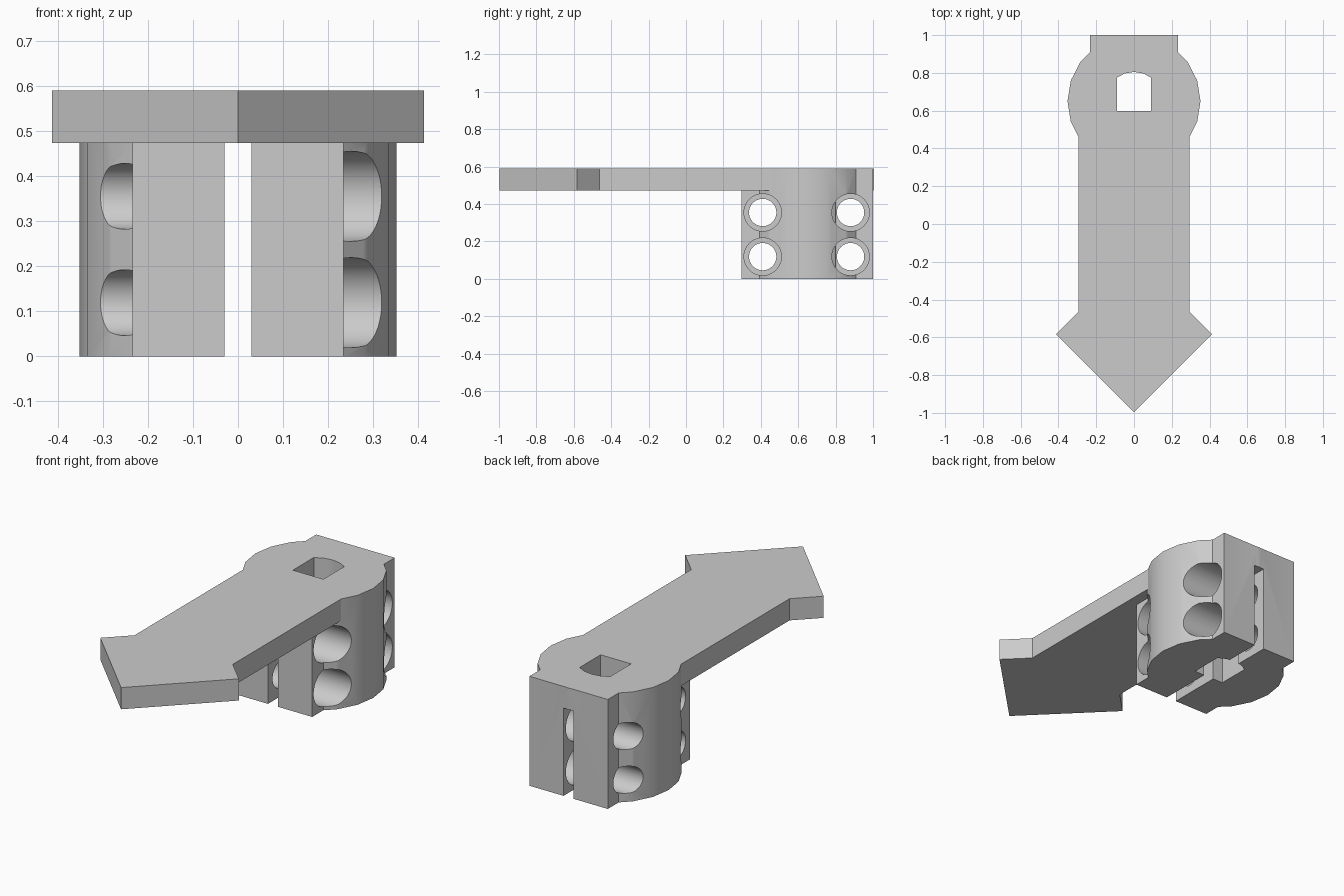
import bpy
import bmesh
from math import cos, sin, radians, tau

if "Cube" in bpy.data.objects:
    bpy.data.objects.remove(bpy.data.objects["Cube"], do_unlink=True)

HEIGHT, PLATE_Z = 0.59, 0.473
HEAD_Y, HEAD_R = 0.65, 0.352

grey = bpy.data.materials.new("plain grey")
grey.use_nodes = True
colour = (0.6, 0.6, 0.6, 1)
grey.diffuse_color = colour
grey.node_tree.nodes["Principled BSDF"].inputs["Base Color"].default_value = colour


def circle(u, v, r, n):
    return [(u + r * cos(tau * i / n), v + r * sin(tau * i / n)) for i in range(n)]


def rectangle(u0, u1, v0, v1):
    return [(u0, v0), (u1, v0), (u1, v1), (u0, v1)]


def prism(name, profile, low, high, axis="Z"):
    """Extrude a closed profile: (x, y) along Z, or (y, z) along X."""
    def place(p, w):
        return (p[0], p[1], w) if axis == "Z" else (w, p[0], p[1])
    bm = bmesh.new()
    bottom = [bm.verts.new(place(p, low)) for p in profile]
    top = [bm.verts.new(place(p, high)) for p in profile]
    bm.faces.new(bottom[::-1])
    bm.faces.new(top)
    for i in range(len(profile)):
        j = (i + 1) % len(profile)
        bm.faces.new((bottom[i], bottom[j], top[j], top[i]))
    bmesh.ops.recalc_face_normals(bm, faces=bm.faces[:])
    mesh = bpy.data.meshes.new(name)
    bm.to_mesh(mesh)
    bm.free()
    mesh.materials.append(grey)
    obj = bpy.data.objects.new(name, mesh)
    bpy.context.collection.objects.link(obj)
    return obj


def combine(target, other, operation):
    """Apply a boolean and throw the helper away."""
    mod = target.modifiers.new(operation.lower(), "BOOLEAN")
    mod.operation, mod.solver, mod.object = operation, "EXACT", other
    bpy.context.view_layer.objects.active = target
    bpy.ops.object.modifier_apply(modifier=mod.name)
    bpy.data.objects.remove(other, do_unlink=True)


# Round clamp head with a square block through it
lever = prism("clamp_lever", circle(0, HEAD_Y, HEAD_R, 20), 0, HEIGHT)
combine(lever, prism("clamp_block", rectangle(-0.234, 0.234, 0.298, 1), 0, HEIGHT), "UNION")

# Flat arm ending in an arrow point
half = [(0.293, 0.55), (0.293, -0.463), (0.413, -0.583)]
arm_outline = half + [(0, -0.996)] + [(-x, y) for x, y in reversed(half)]
combine(lever, prism("arrow_arm", arm_outline, PLATE_Z, HEIGHT), "UNION")

# Clamping slot, open below
combine(lever, prism("slot", rectangle(-0.03, 0.03, 0.2, 1.1), -0.1, PLATE_Z), "DIFFERENCE")

# Shaft hole: straight sides, a flat front and an arched back
arch = [(0.155 * cos(radians(a)), HEAD_Y + 0.155 * sin(radians(a))) for a in range(54, 127, 18)]
shaft = [(-0.091, 0.597), (0.091, 0.597)] + arch
combine(lever, prism("shaft_hole", shaft, -0.1, HEIGHT + 0.1), "DIFFERENCE")

# Screw holes: wide in the left jaw, narrow in the right jaw
for y in (0.41, 0.88):
    for z in (0.119, 0.355):
        for r, x0, x1 in ((0.1, 0, 0.5), (0.073, -0.5, 0.01)):
            bore = prism("screw_hole", circle(y, z, r, 48), x0, x1, "X")
            combine(lever, bore, "DIFFERENCE")

bpy.ops.object.select_all(action="DESELECT")
lever.select_set(True)
bpy.context.view_layer.objects.active = lever
bpy.ops.object.shade_smooth_by_angle(angle=radians(25))
